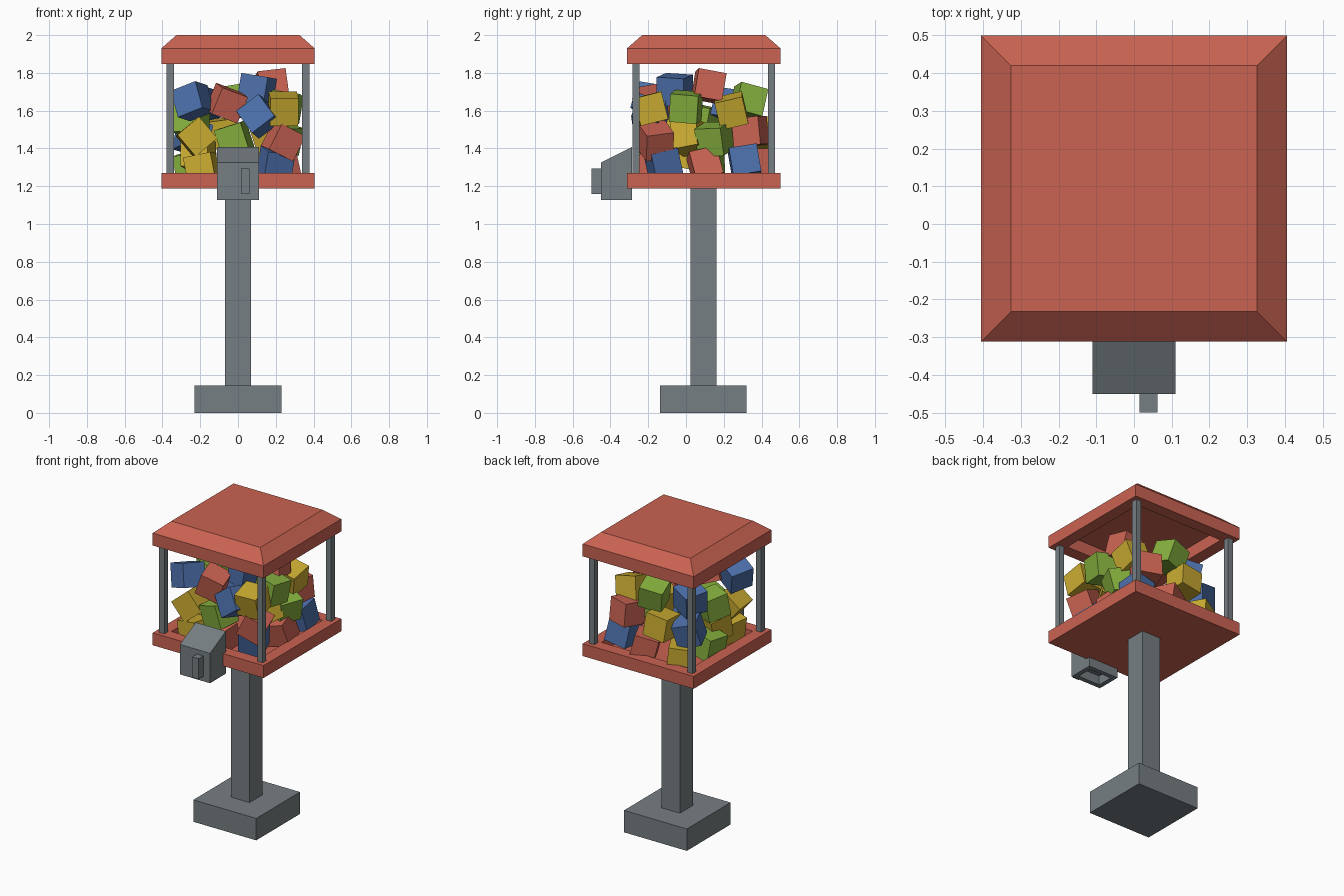
import bpy, bmesh, random
from mathutils import Vector, Matrix, Euler

if "Cube" in bpy.data.objects:
    bpy.data.objects.remove(bpy.data.objects["Cube"])

random.seed(4)
CY = 0.094  # centre of the cabinet in y


def srgb(r, g, b):
    return tuple(((c / 255 + 0.055) / 1.055) ** 2.4 for c in (r, g, b)) + (1.0,)


def material(name, *rgb):
    m = bpy.data.materials.new(name)
    m.diffuse_color = srgb(*rgb)
    m.use_nodes = True
    m.node_tree.nodes["Principled BSDF"].inputs["Base Color"].default_value = m.diffuse_color
    return m


MATS = {
    "red": material("red", 202, 99, 82),
    "grey": material("grey", 118, 126, 130),
    "blue": material("blue", 76, 111, 170),
    "yellow": material("yellow", 200, 170, 48),
    "green": material("green", 134, 176, 62),
}


def finish(bm, name, color):
    me = bpy.data.meshes.new(name)
    bm.to_mesh(me)
    bm.free()
    me.materials.append(MATS[color])
    ob = bpy.data.objects.new(name, me)
    bpy.context.collection.objects.link(ob)
    return ob


def box_mesh(lo, hi):
    bm = bmesh.new()
    bmesh.ops.create_cube(bm, size=1)
    lo, hi = Vector(lo), Vector(hi)
    for v in bm.verts:
        v.co = Vector(((lo + hi) / 2)[i] + v.co[i] * (hi - lo)[i] for i in range(3))
    return bm


def box(name, color, lo, hi):
    return finish(box_mesh(lo, hi), name, color)


def inset(bm, sign, thickness):
    """Inset the top (+1) or bottom (-1) face and return the inner face."""
    bm.normal_update()
    f = max(bm.faces, key=lambda f: (f.normal.z * sign > 0.9, f.calc_center_median().z * sign))
    bmesh.ops.inset_region(bm, faces=[f], thickness=thickness, use_even_offset=True)
    return f


def recess(bm, sign, rim, depth):
    """Hollow the top or bottom with straight walls, leaving a rim."""
    f = inset(bm, sign, rim)
    f = bmesh.ops.extrude_discrete_faces(bm, faces=[f])["faces"][0]
    bmesh.ops.translate(bm, verts=f.verts[:], vec=(0, 0, -sign * depth))


# stand
box("base", "grey", (-0.23, -0.138, 0), (0.23, 0.32, 0.145))
box("stand_post", "grey", (-0.068, 0.023, 0.145), (0.068, 0.161, 1.19))

# tray with recessed floor
R = 0.406
bm = box_mesh((-R, CY - R, 1.188), (R, CY + R, 1.27))
recess(bm, 1, 0.08, 0.065)
finish(bm, "tray", "red")

# roof with sloped crown, hollow underneath
bm = box_mesh((-R, CY - R, 1.848), (R, CY + R, 1.93))
top = inset(bm, 1, 0.08)
bmesh.ops.translate(bm, verts=top.verts[:], vec=(0, 0, 0.07))
recess(bm, -1, 0.08, 0.08)
finish(bm, "roof", "red")

# corner posts
for sx in (-1, 1):
    for sy in (-1, 1):
        x, y, h = sx * 0.359, CY + sy * 0.359, 0.019
        box("corner_post", "grey", (x - h, y - h, 1.265), (x + h, y + h, 1.855))

# dispenser with sloped top and open underside, plus its handle
bm = box_mesh((-0.11, -0.45, 1.127), (0.11, -0.285, 1.408))
for v in bm.verts:
    if v.co.z > 1.4 and v.co.y < -0.4:
        v.co.z = 1.325
recess(bm, -1, 0.03, 0.06)
finish(bm, "dispenser", "grey")
box("dispenser_handle", "grey", (0.015, -0.5, 1.16), (0.062, -0.449, 1.295))

# heap of tumbled cubes: centre and, where it is seen, roll
CUBES = {
    "blue": [(-0.24, -0.18, 1.65, -0.35), (0.1, -0.06, 1.71, 0.15), (0.11, -0.19, 1.57, -0.65),
             (0.2, -0.12, 1.32, 0.1), (0.24, 0.31, 1.33), (-0.2, 0.24, 1.63),
             (-0.24, 0.31, 1.46)],
    "red": [(-0.06, -0.17, 1.64, 0.35), (0.18, 0.12, 1.73), (0.24, -0.16, 1.44, 0.45),
            (0.24, 0.1, 1.31), (0.19, 0.34, 1.49), (0.04, 0.36, 1.31),
            (0.0, -0.17, 1.31)],
    "yellow": [(0.24, -0.19, 1.61, 0), (0.22, 0.24, 1.60), (-0.22, -0.16, 1.46, -0.7),
               (-0.19, -0.17, 1.29), (0.18, 0.02, 1.46), (-0.08, 0.37, 1.48),
               (-0.21, 0.35, 1.3), (-0.21, 0.0, 1.37)],
    "green": [(-0.02, -0.17, 1.45, -0.3), (0.25, 0.0, 1.62), (0.24, 0.15, 1.45),
              (0.0, 0.33, 1.65), (-0.25, 0.12, 1.3), (-0.25, 0.08, 1.55)],
}
for color, spots in CUBES.items():
    for x, y, z, *roll in spots:
        rot = Euler((random.uniform(-0.3, 0.3), roll[0] if roll else random.uniform(-0.3, 0.3),
                     random.uniform(-0.5, 0.5)))
        bm = bmesh.new()
        bmesh.ops.create_cube(bm, size=0.15, matrix=Matrix.Translation((x, y, z))
                              @ rot.to_matrix().to_4x4())
        finish(bm, color + "_cube", color)
